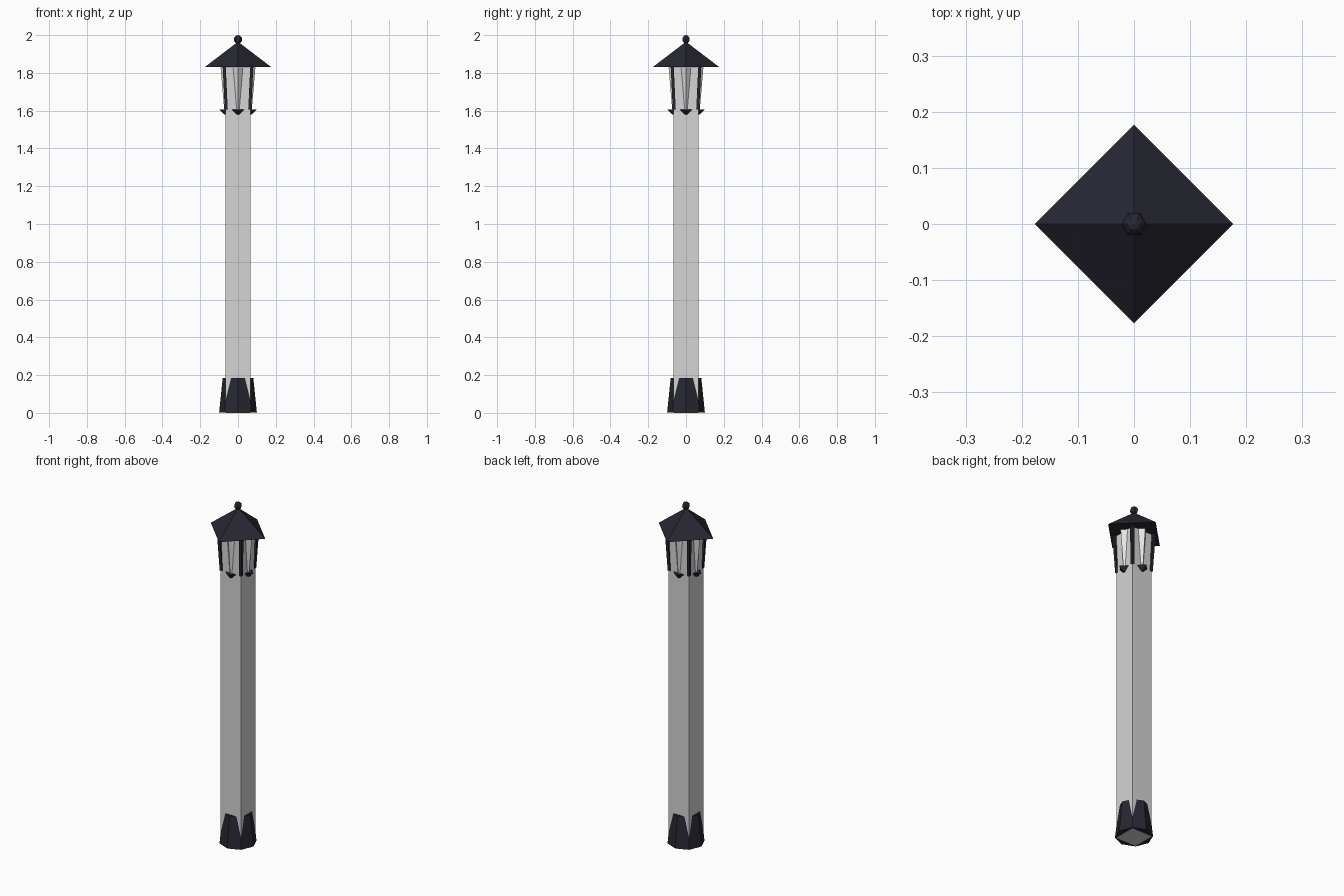
import bpy, bmesh, math
from mathutils import Vector

cube = bpy.data.objects.get("Cube")
if cube:
    bpy.data.objects.remove(cube, do_unlink=True)


def make_material(name, rgb):
    mat = bpy.data.materials.new(name)
    mat.use_nodes = True
    mat.diffuse_color = (*rgb, 1)
    bsdf = mat.node_tree.nodes["Principled BSDF"]
    bsdf.inputs["Base Color"].default_value = (*rgb, 1)
    bsdf.inputs["Roughness"].default_value = 0.8
    return mat


dark_iron = make_material("dark iron", (0.02, 0.02, 0.032))
pale_stone = make_material("pale stone", (0.66, 0.66, 0.66))
white_glass = make_material("white glass", (0.78, 0.78, 0.77))


def turned(name, profile, sides, mat, centre=None, turn=0.0):
    """Stack flat-sided rings of (radius, z); centre gives an xy offset per ring."""
    bm = bmesh.new()
    rings = []
    for i, (radius, z) in enumerate(profile):
        ox, oy = centre[i] if centre else (0, 0)
        count = sides if radius > 0 else 1
        ring = []
        for k in range(count):
            a = turn + math.tau * k / sides
            ring.append(bm.verts.new((ox + radius * math.cos(a), oy + radius * math.sin(a), z)))
        rings.append(ring)
    for low, high in zip(rings, rings[1:]):
        for k in range(sides):
            n = (k + 1) % sides
            corners = [low[k % len(low)], low[n % len(low)],
                       high[n % len(high)], high[k % len(high)]]
            bm.faces.new(list(dict.fromkeys(corners)))
    for ring in (rings[0], rings[-1]):
        if len(ring) > 2:
            bm.faces.new(ring)
    bmesh.ops.recalc_face_normals(bm, faces=bm.faces)
    mesh = bpy.data.meshes.new(name)
    bm.to_mesh(mesh)
    bm.free()
    mesh.materials.append(mat)
    obj = bpy.data.objects.new(name, mesh)
    bpy.context.collection.objects.link(obj)
    return obj


QUARTER = math.pi / 4
DIAG = math.sqrt(2)

# Square column, with its sides facing the axes
turned("column", [(0.066 * DIAG, 0), (0.066 * DIAG, 1.828)], 4, pale_stone, turn=QUARTER)

# Eight-sided tapered foot, pierced by the column corners
turned("base", [(0.1, 0.001), (0.081, 0.185)], 8, dark_iron)

# Lantern: diamond-shaped tray, glass and roof
turned("lantern_tray", [(0.073, 1.58), (0.1, 1.607)], 4, dark_iron)
turned("lantern_glass", [(0.073, 1.607), (0.092, 1.829)], 4, white_glass)
turned("roof", [(0.177, 1.83), (0, 1.965)], 4, dark_iron)

# Corner bars leaning slightly outwards
for sx, side in ((-1, "right"), (1, "left")):
    for sy, end in ((-1, "front"), (1, "back")):
        foot, head = Vector((sx, sy)) * 0.062, Vector((sx, sy)) * 0.073
        turned(f"corner_bar_{end}_{side}", [(0.008 * DIAG, 1.605), (0.008 * DIAG, 1.832)],
               4, dark_iron, centre=[foot, head], turn=QUARTER)

# Six-sided ball on the roof peak
ball_radius, steps = 0.0222, 6
ball = []
for i in range(steps + 1):
    a = math.pi * i / steps
    r = ball_radius * math.sin(a) if 0 < i < steps else 0
    ball.append((r, 2 - ball_radius - ball_radius * math.cos(a)))
turned("finial", ball, 6, dark_iron)
